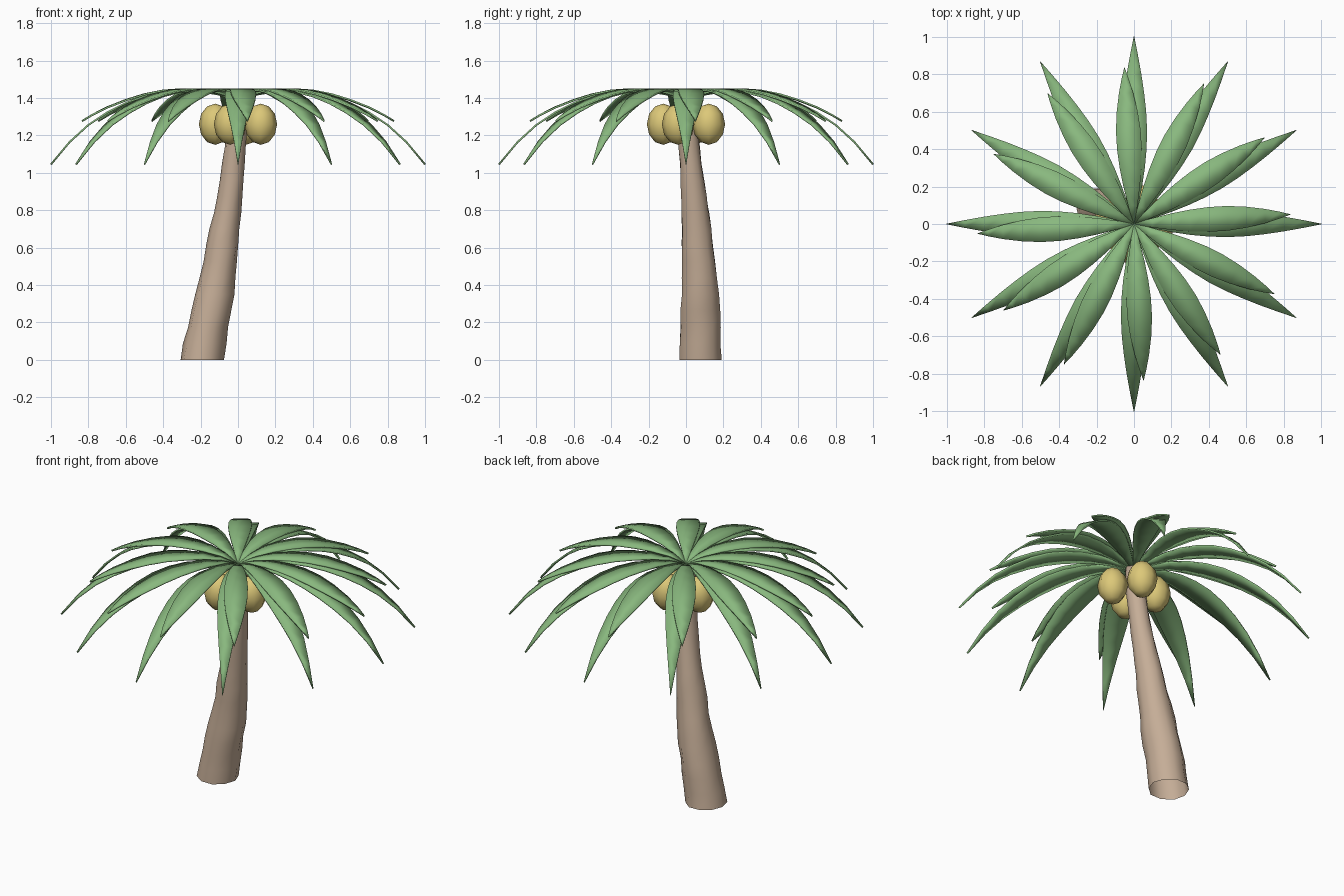
import bpy, math, random
from mathutils import Vector, Matrix

if "Cube" in bpy.data.objects:
    bpy.data.objects.remove(bpy.data.objects["Cube"])

random.seed(4)


def material(name, rgb):
    m = bpy.data.materials.new(name)
    m.diffuse_color = (*rgb, 1)
    m.use_nodes = True
    m.node_tree.nodes["Principled BSDF"].inputs["Base Color"].default_value = m.diffuse_color
    return m


def add_mesh(name, verts, faces, mat, smooth=False):
    me = bpy.data.meshes.new(name)
    me.from_pydata(verts, [], faces)
    me.update()
    ob = bpy.data.objects.new(name, me)
    bpy.context.collection.objects.link(ob)
    me.materials.append(mat)
    for p in me.polygons:
        p.use_smooth = smooth
    return ob


def lerp_table(table, t):
    for a, b in zip(table, table[1:]):
        if t <= b[0]:
            f = (t - a[0]) / (b[0] - a[0])
            return [u + (v - u) * f for u, v in zip(a[1:], b[1:])]
    return list(table[-1][1:])


bark = material("bark", (0.56, 0.42, 0.31))
green = material("leaf_green", (0.25, 0.48, 0.21))
husk = material("coconut_husk", (0.72, 0.58, 0.19))

# Leaning, tapering, slightly knobbly trunk (open at the base)
path = [  # z, centre x, centre y, radius
    (0, -.19, .08, .118), (.2, -.157, .077, .109), (.35, -.125, .075, .106),
    (.5, -.10, .07, .093), (.75, -.062, .053, .077), (1, -.027, .03, .062),
    (1.2, -.01, .012, .056), (1.4, 0, 0, .048)]
SIDES, RINGS = 10, 16
verts, faces = [], []
for i in range(RINGS + 1):
    z = 1.4 * i / RINGS
    cx, cy, r = lerp_table(path, z)
    for j in range(SIDES):
        a = 2 * math.pi * j / SIDES
        k = r * (1 + random.uniform(-.05, .05))
        verts.append((cx + k * math.cos(a), cy + k * math.sin(a), z))
for i in range(RINGS):
    for j in range(SIDES):
        n = (j + 1) % SIDES
        faces.append((i * SIDES + j, i * SIDES + n,
                      (i + 1) * SIDES + n, (i + 1) * SIDES + j))
faces.append([RINGS * SIDES + j for j in range(SIDES)])
add_mesh("trunk", verts, faces, bark, True)

# Arching leaf profiles: radius, height, half width
long_leaf = [(0, 1.385, .003), (.1, 1.418, .024), (.2, 1.436, .043),
             (.3, 1.441, .058), (.4, 1.432, .067), (.5, 1.41, .07),
             (.6, 1.373, .065), (.7, 1.322, .054), (.8, 1.256, .039),
             (.9, 1.165, .021), (1, 1.045, .001)]
short_leaf = [(0, 1.395, .003), (.1, 1.43, .025), (.2, 1.447, .044),
              (.3, 1.447, .058), (.4, 1.44, .066), (.5, 1.42, .066),
              (.6, 1.389, .056), (.7, 1.35, .038), (.78, 1.31, .018),
              (.835, 1.277, .001)]


def leaf(name, profile, angle):
    rot = Matrix.Rotation(angle, 3, 'Z')
    vs = [rot @ Vector((r, s * w, z)) for r, z, w in profile for s in (-1, 1)]
    fs = [(2 * i, 2 * i + 2, 2 * i + 3, 2 * i + 1)
          for i in range(len(profile) - 1)]
    ob = add_mesh(name, vs, fs, green, True)
    mod = ob.modifiers.new("thickness", 'SOLIDIFY')
    mod.thickness = .01
    mod.offset = 0


for i in range(12):
    a = math.radians(30 * i)
    leaf(f"long_leaf_{i + 1}", long_leaf, a)
    leaf(f"short_leaf_{i + 1}", short_leaf, a + math.radians(3.5))

# Four coconuts around the top of the trunk
for i in range(4):
    c = Matrix.Rotation(math.radians(90 * i), 3, 'Z') @ Vector((.122, -.042, 1.26))
    bpy.ops.mesh.primitive_uv_sphere_add(segments=8, ring_count=6, radius=1, location=c)
    ob = bpy.context.object
    ob.name = f"coconut_{i + 1}"
    ob.scale = (.087, .087, .11)
    ob.data.materials.append(husk)
    bpy.ops.object.shade_smooth()
